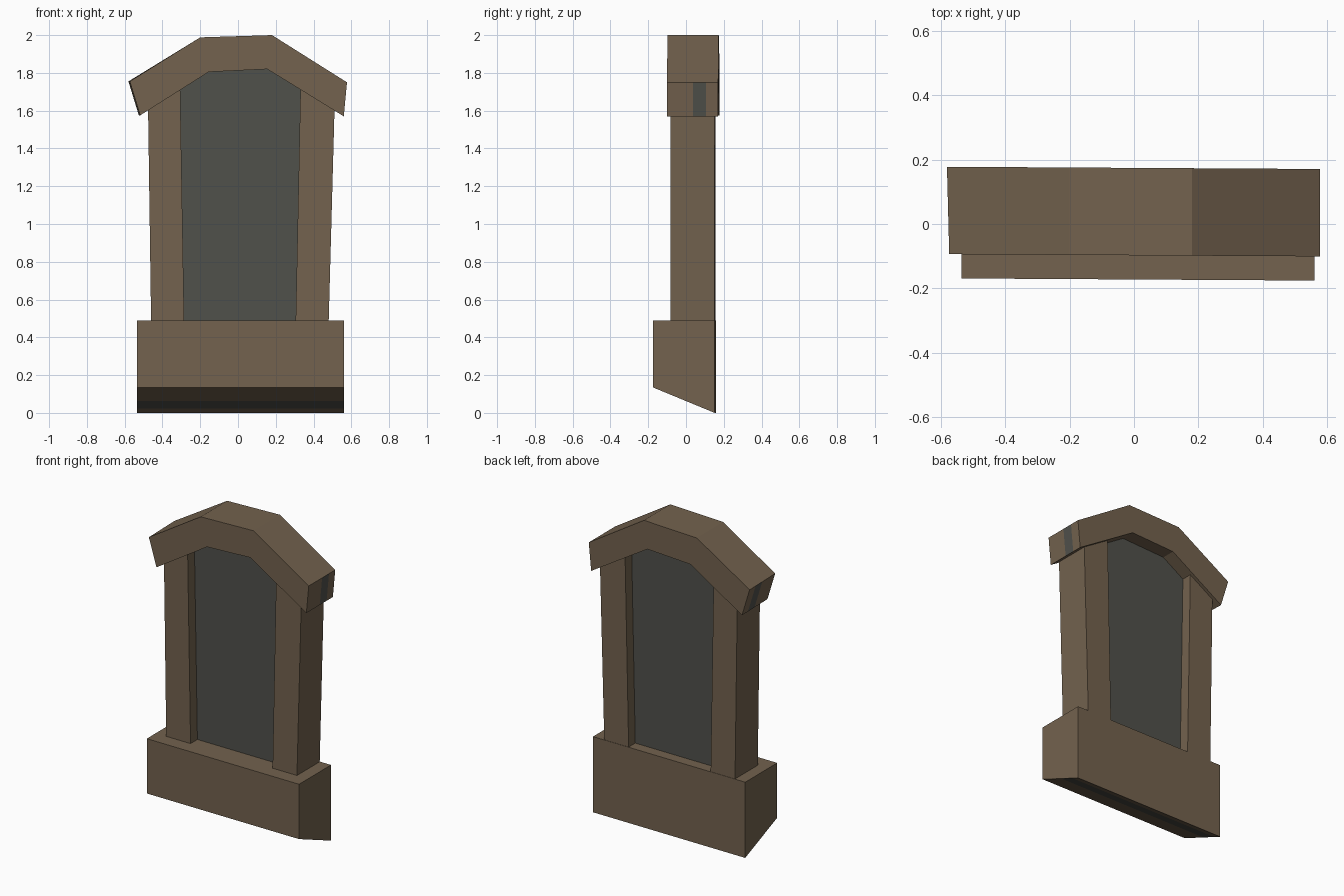
import bpy, bmesh
from mathutils import Vector

if "Cube" in bpy.data.objects:
    bpy.data.objects.remove(bpy.data.objects["Cube"])

SKEW = -0.006  # the whole window is turned very slightly


def material(name, srgb):
    m = bpy.data.materials.new(name)
    m.diffuse_color = [((c / 255 + 0.055) / 1.055) ** 2.4 for c in srgb] + [1]
    m.use_nodes = True
    m.node_tree.nodes["Principled BSDF"].inputs["Base Color"].default_value = m.diffuse_color
    return m


STONE = material("brown stone", (115, 98, 78))
GLASS = material("dark grey glass", (80, 81, 75))


def prism(name, outline, y0, y1, mats, shape=None, strip=None, is_strip=None):
    """Extrude an x-z outline from y0 to y1; optionally colour a strip between two y values."""
    bm = bmesh.new()
    front = bm.faces.new([bm.verts.new((x, y0, z)) for x, z in outline])
    new = bmesh.ops.extrude_face_region(bm, geom=[front], use_keep_orig=True)["geom"]
    for v in new:
        if isinstance(v, bmesh.types.BMVert):
            v.co.y = y1
    if shape:
        for v in bm.verts:
            shape(v.co)
    bmesh.ops.recalc_face_normals(bm, faces=bm.faces)
    if strip:
        for y in strip:
            bmesh.ops.bisect_plane(bm, geom=bm.verts[:] + bm.edges[:] + bm.faces[:],
                                   plane_co=(0, y, 0), plane_no=(0, 1, 0))
        bm.normal_update()
        for f in bm.faces:
            c = f.calc_center_median()
            if strip[0] < c.y < strip[1] and is_strip(f.normal, c):
                f.material_index = 1
    for v in bm.verts:
        v.co.y += SKEW * v.co.x
    me = bpy.data.meshes.new(name)
    bm.to_mesh(me)
    bm.free()
    for m in mats:
        me.materials.append(m)
    ob = bpy.data.objects.new(name, me)
    bpy.context.collection.objects.link(ob)
    return ob


# Sill block with a sloping underside that shows a grey strip
def slope_underside(co):
    if co.z < 0.1 and co.y < 0:
        co.z = 0.135


prism("sill", [(-0.535, 0), (0.56, 0), (0.56, 0.49), (-0.535, 0.49)],
      -0.172, 0.155, [STONE, GLASS], slope_underside,
      (0.0, 0.10), lambda n, c: n.z < -0.5)

# Posts, leaning slightly outwards, tops hidden in the arch
prism("left_post", [(-0.46, 0.48), (-0.285, 0.48), (-0.307, 1.78), (-0.477, 1.68)],
      -0.08, 0.153, [STONE])
prism("right_post", [(0.305, 0.48), (0.48, 0.48), (0.513, 1.68), (0.332, 1.78)],
      -0.08, 0.153, [STONE])


# Angular arch with a grey strip on each end
def taper_left_end(co):
    if co.x < -0.4 and co.y > 0:
        co.x -= 0.007


prism("arch", [(-0.573, 1.755), (-0.2, 1.988), (0.18, 2.0), (0.577, 1.75),
               (0.56, 1.57), (0.155, 1.82), (-0.155, 1.805), (-0.518, 1.575)],
      -0.097, 0.174, [STONE, GLASS], taper_left_end,
      (0.04, 0.11), lambda n, c: abs(c.x) > 0.5 and abs(n.x) > 0.8)

# Glass pane, recessed on both sides
prism("glass_pane", [(-0.35, 0.45), (0.37, 0.45), (0.4, 1.72),
                     (0.17, 1.88), (-0.17, 1.87), (-0.37, 1.72)],
      -0.01, 0.085, [GLASS])
